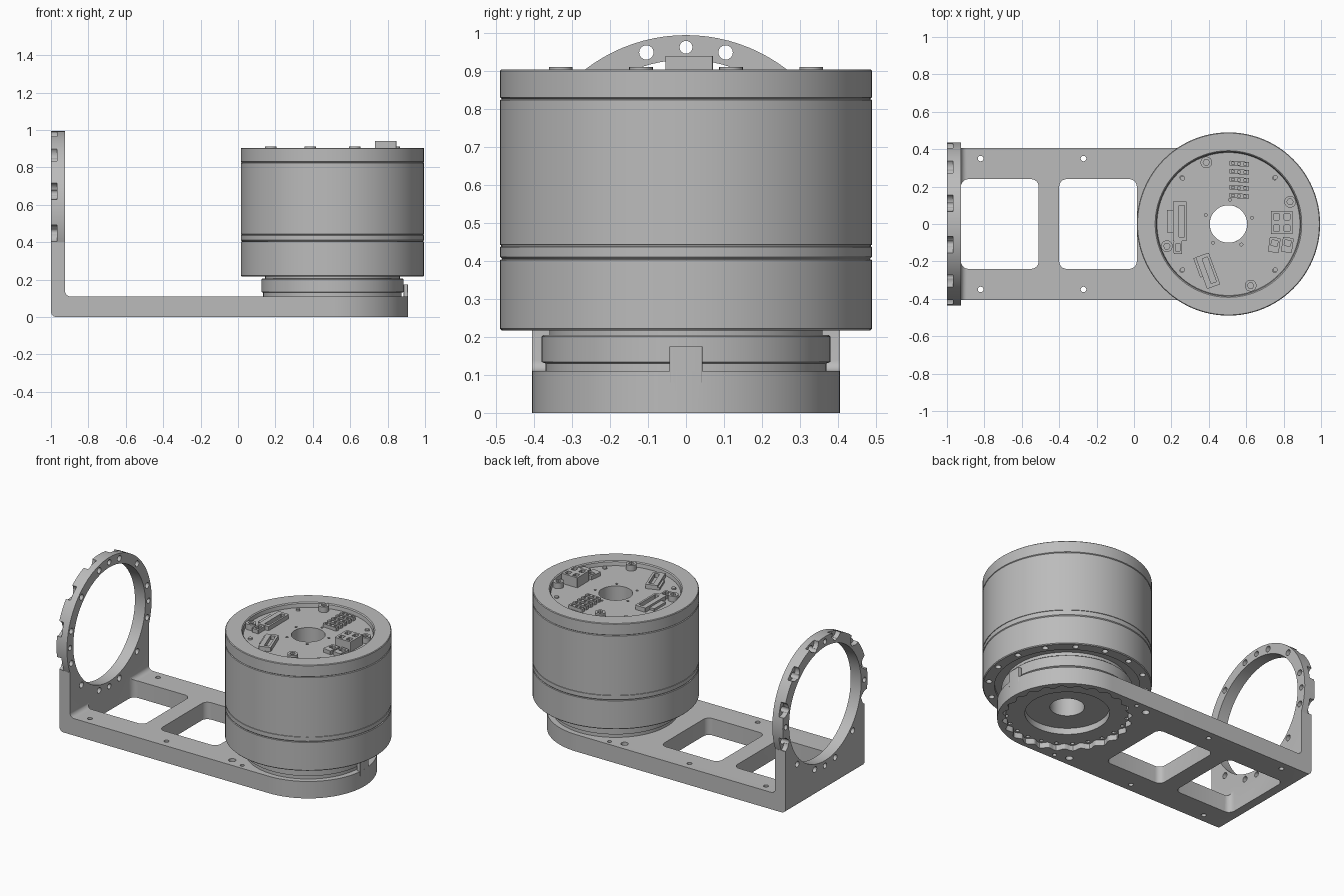
import bpy, bmesh
from math import sin, cos, pi, radians
from mathutils import Matrix, Vector

if "Cube" in bpy.data.objects:
    bpy.data.objects.remove(bpy.data.objects["Cube"], do_unlink=True)

metal = bpy.data.materials.new("satin grey")
metal.use_nodes = True
GREY = (0.5, 0.5, 0.5, 1)
metal.diffuse_color = GREY
metal.node_tree.nodes["Principled BSDF"].inputs["Base Color"].default_value = GREY

CX = 0.505           # drum axis
RING_Z = 0.56        # mounting ring centre height
BOARD_Z = 0.875      # circuit board surface


# ---------- helpers ----------
def make(name, bm):
    bmesh.ops.recalc_face_normals(bm, faces=bm.faces)
    mesh = bpy.data.meshes.new(name)
    bm.to_mesh(mesh)
    bm.free()
    mesh.materials.append(metal)
    ob = bpy.data.objects.new(name, mesh)
    bpy.context.collection.objects.link(ob)
    return ob


def prism(bm, pts, lo, hi, axis="z"):
    """Extrude a flat outline from lo to hi along an axis."""
    def place(p, h):
        return {"z": (p[0], p[1], h), "x": (h, p[0], p[1]), "y": (p[0], h, p[1])}[axis]
    a = [bm.verts.new(place(p, lo)) for p in pts]
    b = [bm.verts.new(place(p, hi)) for p in pts]
    n = len(pts)
    faces = [bm.faces.new(a[::-1]), bm.faces.new(b)]
    faces += [bm.faces.new((a[i], a[(i + 1) % n], b[(i + 1) % n], b[i])) for i in range(n)]
    bmesh.ops.recalc_face_normals(bm, faces=faces)
    return a + b


def circle(cx, cy, r, n=20):
    return [(cx + r * cos(2 * pi * i / n), cy + r * sin(2 * pi * i / n)) for i in range(n)]


def rounded(corners, radii, steps=6):
    """Outline with filleted right-angle corners."""
    out = []
    for i, (c, r) in enumerate(zip(corners, radii)):
        c = Vector(c)
        if r == 0:
            out.append(tuple(c))
            continue
        u = (Vector(corners[i - 1]) - c).normalized()
        v = (Vector(corners[(i + 1) % len(corners)]) - c).normalized()
        for k in range(steps + 1):
            t = pi / 2 * k / steps
            out.append(tuple(c + r * (u * (1 - sin(t)) + v * (1 - cos(t)))))
    return out


def rect(x0, x1, y0, y1, r):
    return rounded([(x0, y0), (x1, y0), (x1, y1), (x0, y1)], [r] * 4)


def boolean(ob, op, *outlines):
    """Apply one boolean with non-overlapping prisms, then drop the helper."""
    bm = bmesh.new()
    for o in outlines:
        prism(bm, *o)
    tool = make("cutter", bm)
    tool.hide_render = True
    mod = ob.modifiers.new("cut", "BOOLEAN")
    mod.operation, mod.object, mod.solver = op, tool, "EXACT"
    bpy.context.view_layer.update()
    mesh = bpy.data.meshes.new_from_object(ob.evaluated_get(bpy.context.evaluated_depsgraph_get()))
    ob.modifiers.clear()
    ob.data = mesh
    bpy.data.objects.remove(tool, do_unlink=True)


def smooth(ob):
    bpy.ops.object.select_all(action="DESELECT")
    ob.select_set(True)
    bpy.context.view_layer.objects.active = ob
    bpy.ops.object.shade_smooth_by_angle(angle=radians(30))


def lathe(name, profile):
    """Revolve a closed (radius, height) profile round the drum axis."""
    bm = bmesh.new()
    vs = [bm.verts.new((CX + r, 0, z)) for r, z in profile]
    es = [bm.edges.new((vs[i - 1], vs[i])) for i in range(len(vs))]
    bmesh.ops.spin(bm, geom=vs + es, cent=(CX, 0, 0), axis=(0, 0, 1),
                   angle=2 * pi, steps=96, use_merge=True)
    bmesh.ops.remove_doubles(bm, verts=bm.verts, dist=1e-5)
    return make(name, bm)


def polar(r, count, offset=0.0):
    return [(r * cos(2 * pi * (i + offset) / count), r * sin(2 * pi * (i + offset) / count))
            for i in range(count)]


# ---------- L-shaped bracket ----------
bm = bmesh.new()
prism(bm, rounded([(-1, 0), (CX, 0), (CX, 0.11), (-0.925, 0.11), (-0.925, 0.4), (-1, 0.4)],
                  [0.03, 0, 0, 0.03, 0, 0]), -0.405, 0.405, "y")
bracket = make("bracket", bm)
boolean(bracket, "UNION", (circle(CX, 0, 0.405, 96), 0, 0.11))
boolean(bracket, "UNION", (circle(0, RING_Z, 0.435, 96), -1, -0.925, "x"))
boolean(bracket, "DIFFERENCE", (circle(0, RING_Z, 0.37, 96), -1.1, -0.8, "x"))
# two floor windows
boolean(bracket, "DIFFERENCE",
        (rect(-0.925, -0.51, -0.24, 0.24, 0.04), -0.1, 0.2),
        (rect(-0.40, 0.015, -0.24, 0.24, 0.04), -0.1, 0.2))
# screw holes in the side rails
boolean(bracket, "DIFFERENCE",
        *[(circle(x, s * y, r), -0.1, 0.2) for s in (1, -1) for x, y, r in
          ((-0.82, 0.35, 0.015), (-0.27, 0.35, 0.015), (0.2, 0.345, 0.022), (0.29, 0.37, 0.013))])
# scalloped underside pocket, stepped recess and bore
wave = []
for i in range(192):
    t = 2 * pi * i / 192
    r = 0.365 + 0.012 * cos(24 * t)
    wave.append((CX + r * cos(t), r * sin(t)))
boolean(bracket, "DIFFERENCE", (wave, -0.1, 0.035))
boolean(bracket, "DIFFERENCE", (circle(CX, 0, 0.245, 64), -0.1, 0.075),
        *[(circle(CX + x, y, 0.012, 12), -0.1, 0.07) for x, y in polar(0.352, 24)])
boolean(bracket, "DIFFERENCE", (circle(CX, 0, 0.1, 64), -0.1, 0.2))
# ring bolt holes, with relief pockets bitten from the rear rim
boolean(bracket, "DIFFERENCE",
        *[(circle(y, RING_Z + z, 0.019, 16), -1.1, -0.8, "x") for y, z in polar(0.403, 12, 0.5)],
        *[(circle(y, RING_Z + z, 0.017, 16), -1.1, -0.8, "x") for y, z in polar(0.403, 4)])
pockets = [p for p in polar(0.437, 12, 0.5) if p[1] > -0.2]
boolean(bracket, "DIFFERENCE",
        *[(circle(y, RING_Z + z, 0.046, 24), -1.1, -0.968, "x") for y, z in pockets])
# locating tab at the round end
boolean(bracket, "UNION", (rect(0.885, 0.909, -0.043, 0.043, 0.004), 0.08, 0.175))
smooth(bracket)

# ---------- motor drum ----------
smooth(lathe("output_neck", [(0.1, 0.1), (0.37, 0.1), (0.37, 0.13), (0.38, 0.134), (0.38, 0.201),
                             (0.376, 0.205), (0.36, 0.205), (0.36, 0.24), (0.1, 0.24)]))
lower = lathe("lower_housing", [(0.1, 0.235), (0.42, 0.235), (0.42, 0.217), (0.485, 0.217),
                                (0.49, 0.222), (0.49, 0.403), (0.484, 0.405), (0.1, 0.405)])
boolean(lower, "DIFFERENCE",
        *[(circle(CX + x, y, 0.018, 14), 0.1, 0.26) for x, y in polar(0.455, 16, 0.5)])
smooth(lower)
smooth(lathe("drum_body", [(0.1, 0.405), (0.484, 0.405), (0.49, 0.411), (0.49, 0.437),
                           (0.487, 0.438), (0.487, 0.442), (0.49, 0.443), (0.49, 0.824),
                           (0.485, 0.827), (0.1, 0.827)]))
smooth(lathe("top_rim", [(0.38, 0.827), (0.485, 0.827), (0.49, 0.831), (0.49, 0.901),
                         (0.486, 0.905), (0.392, 0.905), (0.386, 0.899), (0.38, 0.86)]))
board = lathe("circuit_board", [(0.1, 0.827), (0.382, 0.827), (0.382, BOARD_Z), (0.1, BOARD_Z)])
boolean(board, "DIFFERENCE",
        *[(circle(CX + x, y, 0.012, 12), 0.85, 0.95) for x, y in polar(0.35, 4, 0.5)],
        *[(circle(CX + x, y, 0.008, 10), 0.85, 0.95) for x, y in polar(0.13, 5, 0.2)])
smooth(board)

# four screw bosses on the board
for i, (x, y) in enumerate(polar(0.35, 4, 0.22)):
    bm = bmesh.new()
    prism(bm, circle(CX + x, y, 0.031, 28), BOARD_Z - 0.01, 0.911)
    boss = make(f"screw_boss_{i + 1}", bm)
    boolean(boss, "DIFFERENCE", (circle(CX + x, y, 0.017, 6), 0.895, 0.95))
    smooth(boss)


# ---------- connectors ----------
def connector(name, x, y, w, d, top, angle=0.0, slots=()):
    """Block on the board, with sockets given as (x, y, w, d) in its own frame."""
    bm = bmesh.new()
    prism(bm, rect(-w / 2, w / 2, -d / 2, d / 2, 0.004), BOARD_Z - 0.01, top)
    ob = make(name, bm)
    if slots:
        boolean(ob, "DIFFERENCE", *[(rect(sx - sw / 2, sx + sw / 2, sy - sd / 2, sy + sd / 2, 0.003),
                                     top - 0.025, top + 0.1) for sx, sy, sw, sd in slots])
    ob.data.transform(Matrix.Translation((x, y, 0)) @ Matrix.Rotation(angle, 4, "Z"))


connector("long_connector", 0.245, 0.015, 0.075, 0.21, 0.903, 0, [(0.01, 0, 0.03, 0.17)])
connector("long_connector_latch", 0.193, 0.015, 0.035, 0.12, 0.89)
connector("small_connector", 0.235, -0.125, 0.045, 0.07, 0.9, 0, [(0, 0, 0.024, 0.04)])
connector("angled_connector", 0.395, -0.25, 0.075, 0.18, 0.903, radians(20), [(0.008, 0, 0.03, 0.14)])
connector("angled_latch", 0.35, -0.23, 0.03, 0.11, 0.89, radians(20))
connector("power_connector", 0.79, 0.008, 0.115, 0.125, 0.94, 0,
          [(sx * 0.028, sy * 0.031, 0.03, 0.034) for sx in (1, -1) for sy in (1, -1)])
for i, x in enumerate((0.75, 0.82)):
    connector(f"signal_connector_{i + 1}", x, -0.112, 0.058, 0.08, 0.9, radians(-8),
              [(0, 0.01, 0.034, 0.03)])
# ribbed terminal strip
for i in range(5):
    connector(f"terminal_rib_{i + 1}", 0.562, 0.15 + 0.043 * i, 0.105, 0.026, 0.897, radians(-4),
              [(s * 0.032, 0, 0.016, 0.012) for s in (-1, 0, 1)])
# small chips
for i, (x, y) in enumerate(((0.26, 0.245), (0.755, 0.25), (0.755, -0.245), (0.26, -0.245))):
    bm = bmesh.new()
    prism(bm, circle(x, y, 0.013, 14), BOARD_Z - 0.01, 0.884)
    smooth(make(f"standoff_{i + 1}", bm))
